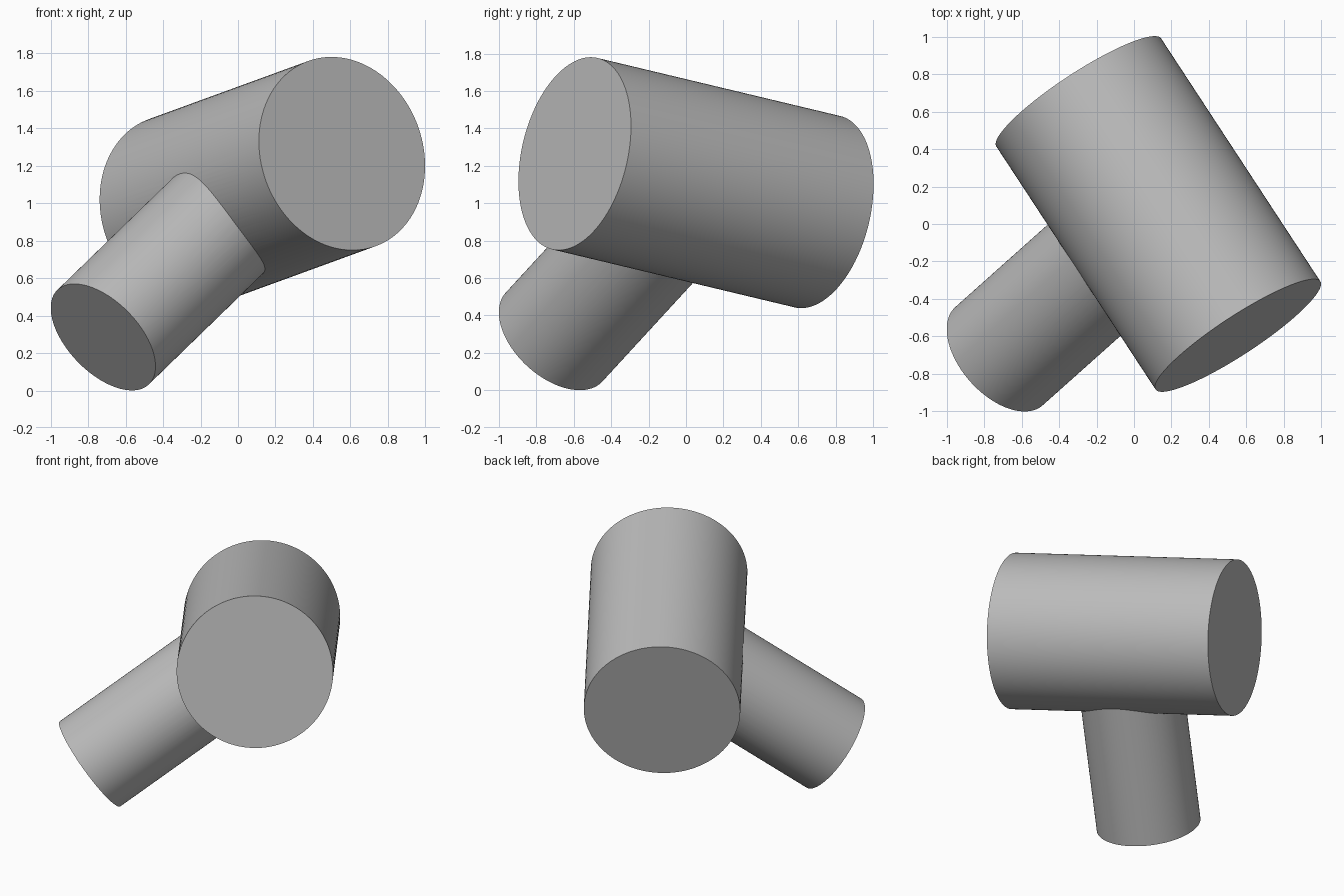
import bpy
from mathutils import Vector

if "Cube" in bpy.data.objects:
    bpy.data.objects.remove(bpy.data.objects["Cube"])

# Single plain grey
grey = bpy.data.materials.new("plain grey")
grey.use_nodes = True
color = (0.5, 0.5, 0.5, 1)
grey.diffuse_color = color
grey.node_tree.nodes["Principled BSDF"].inputs["Base Color"].default_value = color


def cylinder(name, start, end, radius):
    """Closed cylinder between two axis points."""
    start, end = Vector(start), Vector(end)
    axis = end - start
    bpy.ops.mesh.primitive_cylinder_add(
        vertices=128, radius=radius, depth=axis.length,
        location=(start + end) / 2,
        rotation=axis.to_track_quat("Z", "Y").to_euler())
    obj = bpy.context.object
    obj.name = name
    obj.data.materials.append(grey)
    return obj


# Branch runs from its free end to the middle of the main barrel
front, back = Vector((0.555, -0.595, 1.265)), Vector((-0.295, 0.702, 0.955))
branch = cylinder("branch_pipe", (-0.72, -0.705, 0.285), (front + back) / 2, 0.351)
barrel = cylinder("tee_joint", front, back, 0.526)

# Fuse both into one solid
union = barrel.modifiers.new("fuse", "BOOLEAN")
union.operation = "UNION"
union.solver = "EXACT"
union.object = branch
bpy.ops.object.modifier_apply(modifier=union.name)
bpy.data.objects.remove(branch)

bpy.ops.object.shade_smooth_by_angle(angle=0.5)
